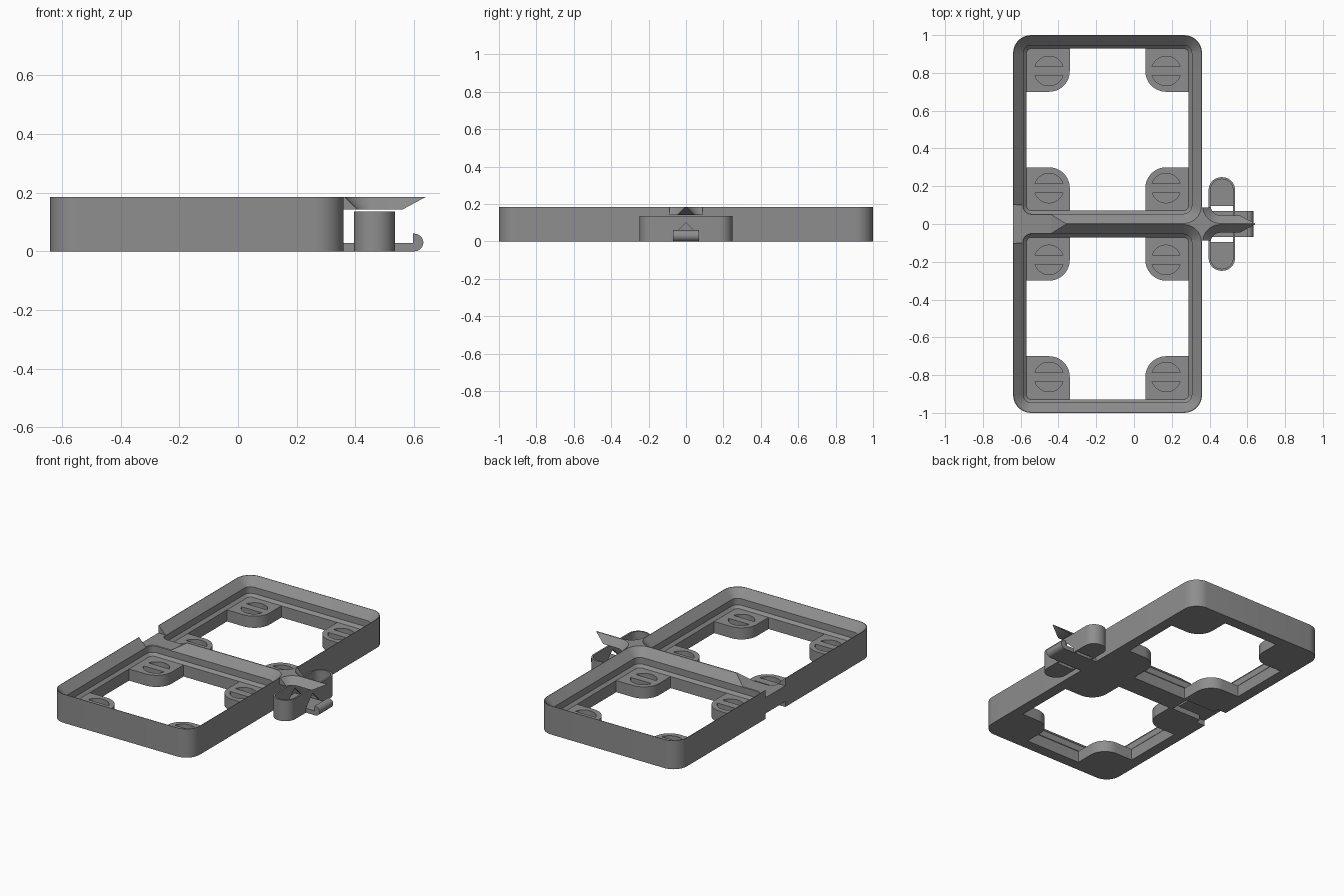
import bpy, bmesh, math

if "Cube" in bpy.data.objects:
    bpy.data.objects.remove(bpy.data.objects["Cube"])

H = 0.185          # frame height
FLOOR = 0.075      # corner pad height
CX = -0.14         # x centre of both cells

grey = bpy.data.materials.new("grey plastic")
grey.diffuse_color = (0.27, 0.27, 0.27, 1)
grey.use_nodes = True
grey.node_tree.nodes["Principled BSDF"].inputs["Base Color"].default_value = grey.diffuse_color


def loft(name, rings):
    """Closed solid through rings with equal point counts."""
    bm = bmesh.new()
    loops = [[bm.verts.new(p) for p in r] for r in rings]
    n = len(loops[0])
    for a, b in zip(loops, loops[1:]):
        for i in range(n):
            j = (i + 1) % n
            bm.faces.new((a[i], a[j], b[j], b[i]))
    bm.faces.new(loops[0][::-1])
    bm.faces.new(loops[-1])
    bmesh.ops.recalc_face_normals(bm, faces=bm.faces[:])
    me = bpy.data.meshes.new(name)
    bm.to_mesh(me)
    bm.free()
    ob = bpy.data.objects.new(name, me)
    bpy.context.collection.objects.link(ob)
    me.materials.append(grey)
    return ob


def prism(name, pts, lo, hi, axis="z"):
    """Extrude a 2D outline along z (x, y points), y (x, z) or x (y, z)."""
    put = {"z": lambda a, b, t: (a, b, t),
           "y": lambda a, b, t: (a, t, b),
           "x": lambda a, b, t: (t, a, b)}[axis]
    return loft(name, [[put(a, b, t) for a, b in pts] for t in (lo, hi)])


def arc(cx, cy, r, a0, a1, n=8):
    return [(cx + r * math.cos(math.radians(a0 + (a1 - a0) * i / n)),
             cy + r * math.sin(math.radians(a0 + (a1 - a0) * i / n))) for i in range(n + 1)]


def rounded(cx, cy, hx, hy, r):
    pts = []
    for k, (sx, sy) in enumerate(((1, 1), (-1, 1), (-1, -1), (1, -1))):
        pts += arc(cx + sx * (hx - r), cy + sy * (hy - r), r, 90 * k, 90 * k + 90)
    return pts


def box(name, x0, x1, y0, y1, z0, z1):
    return prism(name, [(x0, y0), (x1, y0), (x1, y1), (x0, y1)], z0, z1)


def cut(ob, *cutters):
    for c in cutters:
        c.hide_render = True
        m = ob.modifiers.new("cut", "BOOLEAN")
        m.operation, m.solver, m.object = "DIFFERENCE", "EXACT", c
        bpy.context.view_layer.objects.active = ob
        bpy.ops.object.modifier_apply(modifier=m.name)
        bpy.data.objects.remove(c)


def pocket(cx, cy):
    """Stepped cell opening: slope, upright band, small slope, through hole."""
    steps = [(-0.1, 0.071), (FLOOR, 0.071), (0.092, 0.054), (0.134, 0.054), (H, 0.003), (0.3, 0.003)]
    return loft("pocket", [[(x, y, z) for x, y in rounded(cx, cy, 0.5 - i, 0.5 - i, 0.097 - i)]
                           for z, i in steps])


# Two-cell frame
frame = prism("frame", rounded(CX, 0, 0.5, 1.0, 0.095), 0, H)
cut(frame, pocket(CX, 0.5), pocket(CX, -0.5))

# Socket on the left: slanted notch above, clip slot below
notch = [(-0.7, 0.137), (-0.44, 0.137), (-0.36, H + 0.002), (-0.36, 0.3), (-0.7, 0.3)]
slot = [(-0.7, -0.1), (-0.36, -0.1), (-0.36, 0.065), (-0.41, 0.065), (-0.41, 0.035), (-0.7, 0.035)]
cut(frame, prism("notch", notch, -0.1, 0.1, "y"), prism("slot", slot, -0.07, 0.07, "y"),
    box("slot_mouth", -0.7, -0.575, -0.1, 0.1, -0.1, 0.035))

# Corner pads with two half-moon recesses each
parts = [frame]
for cy in (-0.5, 0.5):
    for sx in (-1, 1):
        for sy in (-1, 1):
            def place(pts):
                return [(CX + sx * u, cy + sy * v) for u, v in pts]
            outline = [(0.434, 0.434), (0.2, 0.434)] + arc(0.31, 0.31, 0.11, 180, 270, 12) + [(0.434, 0.2)]
            pad = prism("corner_pad", place(outline), 0, FLOOR)
            a = math.degrees(math.asin(0.025 / 0.078))
            for s in (0, 180):
                cut(pad, prism("half_moon", place(arc(0.31, 0.31, 0.078, s + a, s + 180 - a, 20)), 0.018, 0.2))
            parts.append(pad)

# Connecting ridge on the right, hollowed by the neighbouring cells
ridge = prism("connector_ridge", [(0.355, 0.142), (0.56, 0.142), (0.64, H), (0.355, H)], -0.088, 0.088, "y")
cut(ridge, pocket(CX + 1, 0.5), pocket(CX + 1, -0.5))
parts.append(ridge)

# Thin-walled cup across the connector, with a gabled tunnel for the clip
cup = prism("connector_cup", rounded(0.465, 0, 0.07, 0.248, 0.068), 0, 0.135)
gable = [(-0.07, -0.1), (0.07, -0.1), (0.07, 0.03), (0, 0.1), (-0.07, 0.03)]
cut(cup, prism("cup_hollow", rounded(0.465, 0, 0.059, 0.237, 0.057), 0.03, 0.2),
    box("cup_gap", 0.406, 0.524, -0.094, 0.094, -0.1, 0.1),
    prism("tunnel", gable, 0.38, 0.55, "x"))
parts.append(cup)

# Clip tongue with an upturned rounded hook
hook = [(0.35, 0), (0.60, 0)] + arc(0.602, 0.03, 0.03, -90, 90, 10) + [(0.597, 0.06), (0.597, 0.028), (0.35, 0.028)]
parts.append(prism("clip_tongue", hook, -0.07, 0.07, "y"))

# Smooth the round walls and keep edges crisp
for ob in parts:
    bpy.ops.object.select_all(action="DESELECT")
    ob.select_set(True)
    bpy.context.view_layer.objects.active = ob
    bpy.ops.object.shade_smooth_by_angle(angle=math.radians(30))
